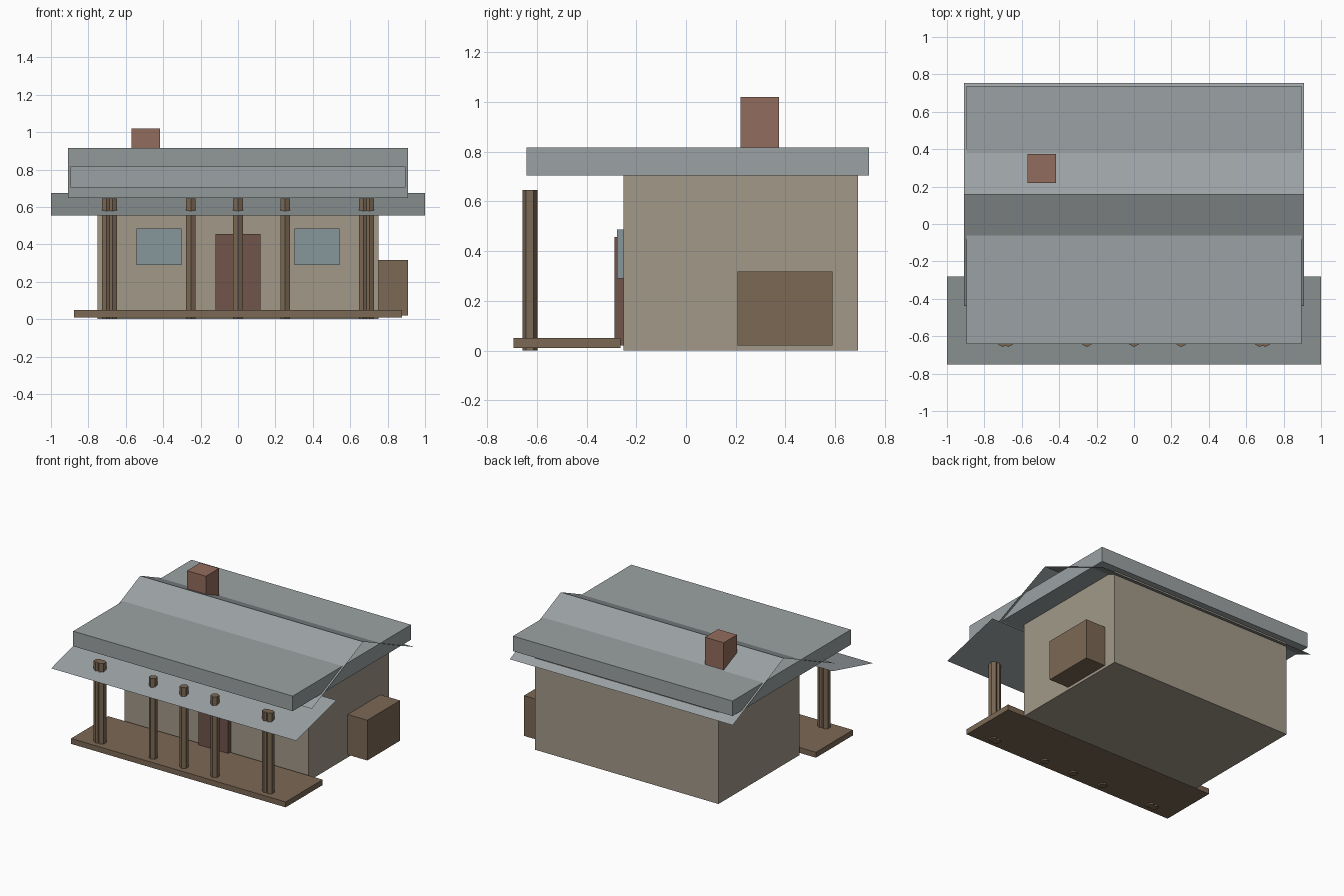
import bpy
import math

if "Cube" in bpy.data.objects:
    bpy.data.objects.remove(bpy.data.objects["Cube"])


def material(name, rgb):
    m = bpy.data.materials.new(name)
    m.diffuse_color = (*rgb, 1)
    m.use_nodes = True
    m.node_tree.nodes["Principled BSDF"].inputs["Base Color"].default_value = m.diffuse_color
    return m


STONE = material("stone", (0.36, 0.32, 0.25))
TIN = material("tin", (0.33, 0.36, 0.37))
WOOD = material("wood", (0.20, 0.14, 0.09))
DOOR = material("door_paint", (0.16, 0.09, 0.07))
GLASS = material("glass", (0.24, 0.31, 0.33))
BRICK = material("brick", (0.29, 0.15, 0.11))


def box(name, x, y, z, mat):
    bpy.ops.mesh.primitive_cube_add(
        size=1, location=[(a + b) / 2 for a, b in (x, y, z)])
    o = bpy.context.object
    o.name = name
    o.scale = [b - a for a, b in (x, y, z)]
    bpy.ops.object.transform_apply(location=False, rotation=False, scale=True)
    o.data.materials.append(mat)
    return o


def sheet(name, half_width, profile, mat):
    """Thin sheet: a (y, z) profile drawn out along x."""
    verts = [(x, y, z) for y, z in profile for x in (-half_width, half_width)]
    faces = [(2 * i, 2 * i + 1, 2 * i + 3, 2 * i + 2)
             for i in range(len(profile) - 1)]
    me = bpy.data.meshes.new(name)
    me.from_pydata(verts, [], faces)
    me.materials.append(mat)
    o = bpy.data.objects.new(name, me)
    bpy.context.collection.objects.link(o)
    return o


# House body and chimney
box("house_walls", (-0.75, 0.75), (-0.252, 0.692), (0, 0.71), STONE)
box("chimney", (-0.57, -0.416), (0.22, 0.374), (0.72, 1.02), BRICK)

# Roofs: flat slab, thin gable sheet and thin porch sheet
box("roof_slab", (-0.896, 0.896), (-0.642, 0.737), (0.705, 0.816), TIN)
sheet("gable_roof", 0.91, [(-0.438, 0.648), (0.159, 0.915), (0.755, 0.648)], TIN)
sheet("porch_roof", 1.0, [(-0.75, 0.555), (-0.28, 0.675)], TIN)

# Porch deck and six-sided posts, doubled at the corners
box("porch_deck", (-0.876, 0.876), (-0.695, -0.264), (0.01, 0.05), WOOD)
for i, x in enumerate((-0.702, -0.672, -0.252, 0, 0.252, 0.672, 0.702)):
    bpy.ops.mesh.primitive_cylinder_add(
        vertices=6, radius=0.03, depth=0.645, location=(x, -0.628, 0.3225))
    post = bpy.context.object
    post.name = f"porch_post_{i + 1}"
    post.data.materials.append(WOOD)

# Door, windows and side storage box
box("front_door", (-0.12, 0.12), (-0.288, -0.24), (0.02, 0.456), DOOR)
for side, x0 in (("left", -0.543), ("right", 0.302)):
    box(f"{side}_window", (x0, x0 + 0.241), (-0.278, -0.24), (0.29, 0.486), GLASS)
box("side_storage", (0.74, 0.91), (0.208, 0.59), (0.02, 0.317), WOOD)
